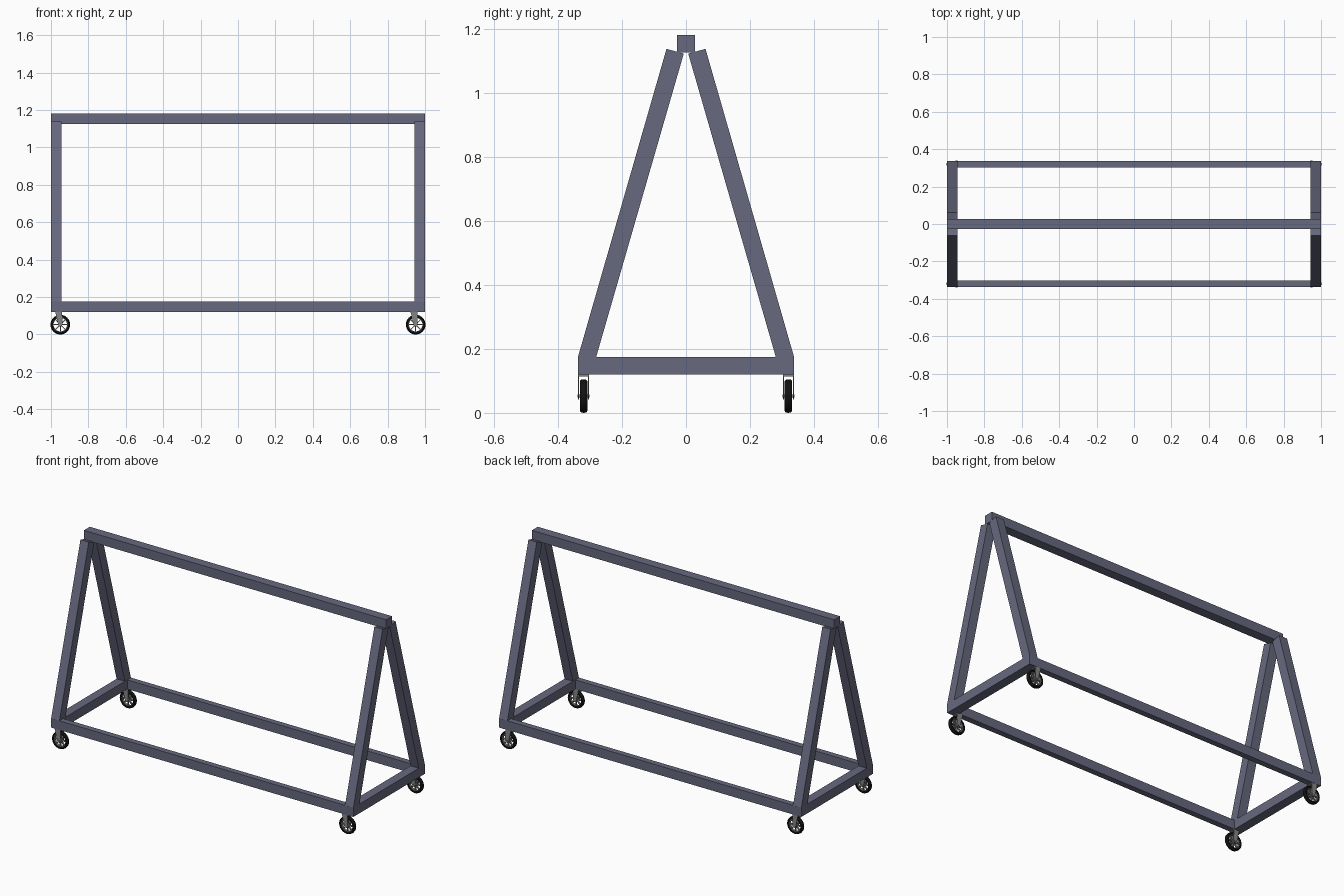
import bpy, bmesh, math
from mathutils import Matrix, Vector

if "Cube" in bpy.data.objects:
    bpy.data.objects.remove(bpy.data.objects["Cube"])


def material(name, rgb):
    m = bpy.data.materials.new(name)
    m.diffuse_color = (*rgb, 1)
    m.use_nodes = True
    m.node_tree.nodes["Principled BSDF"].inputs["Base Color"].default_value = m.diffuse_color
    return m


FRAME = material("slate steel", (0.135, 0.14, 0.21))
METAL = material("grey metal", (0.23, 0.23, 0.23))
RUBBER = material("black rubber", (0.006, 0.006, 0.006))


def finish(bm, name, mat, smooth=False):
    bmesh.ops.recalc_face_normals(bm, faces=bm.faces)
    me = bpy.data.meshes.new(name)
    bm.to_mesh(me)
    bm.free()
    me.materials.append(mat)
    ob = bpy.data.objects.new(name, me)
    bpy.context.collection.objects.link(ob)
    if smooth:
        bpy.ops.object.select_all(action='DESELECT')
        ob.select_set(True)
        bpy.context.view_layer.objects.active = ob
        bpy.ops.object.shade_smooth_by_angle(angle=math.radians(40))
    return ob


def add_box(bm, lo, hi, matrix=Matrix()):
    lo, hi = Vector(lo), Vector(hi)
    m = matrix @ Matrix.Translation((lo + hi) / 2) @ Matrix.Diagonal((*(hi - lo), 1))
    bmesh.ops.create_cube(bm, size=1, matrix=m)


def box(name, lo, hi, mat=FRAME):
    bm = bmesh.new()
    add_box(bm, lo, hi)
    return finish(bm, name, mat)


def add_prism(bm, pts, axis, a, b):
    """Extrude a 2D outline along x (pts = y,z) or along y (pts = x,z)."""
    place = (lambda p: (a, p[0], p[1])) if axis == 'x' else (lambda p: (p[0], a, p[1]))
    face = bm.faces.new([bm.verts.new(place(p)) for p in pts])
    new = bmesh.ops.extrude_face_region(bm, geom=[face])['geom']
    move = (b - a, 0, 0) if axis == 'x' else (0, b - a, 0)
    bmesh.ops.translate(bm, vec=move, verts=[v for v in new if isinstance(v, bmesh.types.BMVert)])


def add_lathe(bm, profile, center, steps, closed=True):
    """Spin a (radius, y) profile about the y axis."""
    rings = []
    for i in range(steps):
        t = 2 * math.pi * i / steps
        rings.append([bm.verts.new(center + Vector((r * math.cos(t), y, r * math.sin(t))))
                      for r, y in profile])
    n = len(profile)
    for i in range(steps):
        p, q = rings[i], rings[(i + 1) % steps]
        for j in range(n):
            k = (j + 1) % n
            bm.faces.new((p[j], p[k], q[k], q[j]))


# Top beam and base rails
box("top_beam", (-1, -0.028, 1.126), (1, 0.028, 1.181))
for s, side in ((-1, "front"), (1, "back")):
    y = sorted((s * 0.303, s * 0.338))
    box(side + "_base_rail", (-0.999, y[0], 0.12), (0.999, y[1], 0.175))

# End frames: cross tube and two leaning legs with square-cut tops
for sx, end in ((-1, "left"), (1, "right")):
    x0, x1 = sorted((sx * 0.945, sx * 1.0))
    box(end + "_cross_tube", (x0, -0.338, 0.12), (x1, 0.338, 0.175))
    for sy, side in ((-1, "front"), (1, "back")):
        bm = bmesh.new()
        outline = [(0.281, 0.174), (0.338, 0.174), (0.061, 1.138), (0.007, 1.123)]
        add_prism(bm, [(sy * y, z) for y, z in outline], 'x', x0, x1)
        finish(bm, f"{end}_{side}_leg", FRAME)

# Casters: all four trail the same way
R = 0.0525
for sx, end in ((-1, "left"), (1, "right")):
    for sy, side in ((-1, "front"), (1, "back")):
        tag = f"{end}_{side}"
        c = Vector((sx * 0.95, sy * 0.32, R))

        # Rounded tyre
        bm = bmesh.new()
        add_lathe(bm, [(0.039, -0.010), (0.047, -0.0115), (0.051, -0.008), (R, 0),
                       (0.051, 0.008), (0.047, 0.0115), (0.039, 0.010)], c, 32)
        finish(bm, tag + "_tyre", RUBBER, True)

        # Hub, spokes and axle
        bm = bmesh.new()
        add_lathe(bm, [(0.036, -0.007), (0.0395, -0.007), (0.0395, 0.007), (0.036, 0.007)], c, 32)
        for i in range(8):
            m = Matrix.Translation(c) @ Matrix.Rotation(i * math.pi / 4, 4, 'Y')
            add_box(bm, (0.006, -0.005, -0.0025), (0.038, 0.005, 0.0025), m)
        turn = Matrix.Translation(c) @ Matrix.Rotation(math.pi / 2, 4, 'X')
        bmesh.ops.create_cone(bm, cap_ends=True, segments=16, radius1=0.011, radius2=0.011,
                              depth=0.022, matrix=turn)
        bmesh.ops.create_cone(bm, cap_ends=True, segments=12, radius1=0.005, radius2=0.005,
                              depth=0.037, matrix=turn)
        finish(bm, tag + "_wheel_hub", METAL, True)

        # Fork: two tapered cheeks joined by a top plate
        bm = bmesh.new()
        cheek = [(-0.027, 0.120), (0.010, 0.120), (0.011, 0.052), (0.006, 0.042),
                 (-0.006, 0.042), (-0.011, 0.050)]
        for a, b in ((-0.017, -0.014), (0.014, 0.017)):
            add_prism(bm, [(c.x + x, z) for x, z in cheek], 'y', c.y + a, c.y + b)
        add_box(bm, c + Vector((-0.027, -0.017, 0.1145 - R)), c + Vector((0.010, 0.017, 0.1205 - R)))
        finish(bm, tag + "_fork", METAL)
